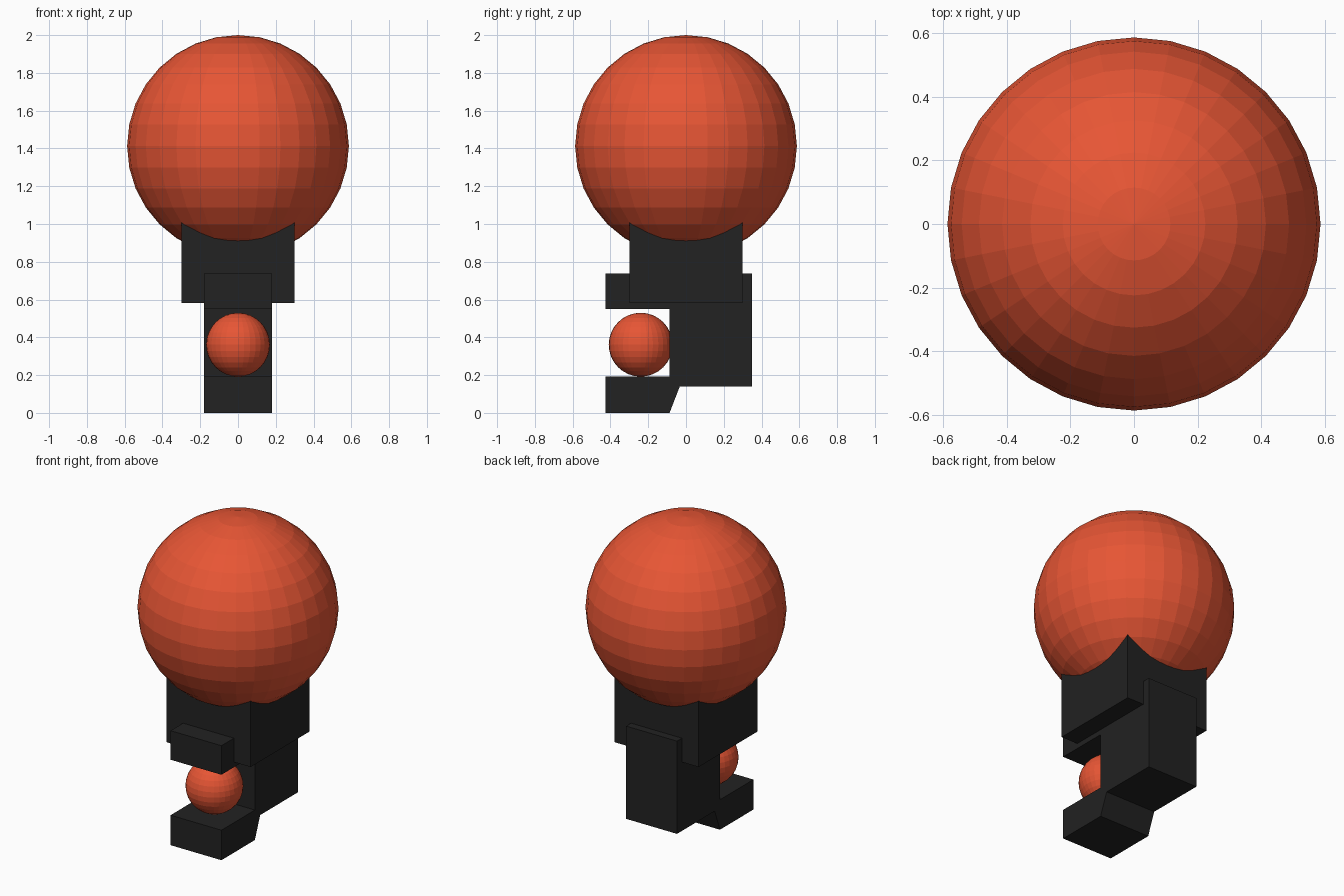
import bpy, bmesh
from mathutils import Matrix

if "Cube" in bpy.data.objects:
    bpy.data.objects.remove(bpy.data.objects["Cube"])


def material(name, rgb):
    mat = bpy.data.materials.new(name)
    mat.diffuse_color = (*rgb, 1)
    mat.use_nodes = True
    mat.node_tree.nodes["Principled BSDF"].inputs["Base Color"].default_value = mat.diffuse_color
    return mat


RED = material("red_orange", (0.80, 0.092, 0.035))
BLACK = material("black", (0.016, 0.016, 0.016))


def finish(name, bm, mat):
    bmesh.ops.recalc_face_normals(bm, faces=bm.faces)
    mesh = bpy.data.meshes.new(name)
    bm.to_mesh(mesh)
    bm.free()
    mesh.materials.append(mat)
    obj = bpy.data.objects.new(name, mesh)
    bpy.context.collection.objects.link(obj)
    return obj


def ball(name, centre, radius):
    bm = bmesh.new()
    bmesh.ops.create_uvsphere(bm, u_segments=32, v_segments=16, radius=radius,
                              matrix=Matrix.Translation(centre))
    return finish(name, bm, RED)


def side_profile(name, points, half_width):
    """Extrude a (y, z) outline symmetrically along x."""
    bm = bmesh.new()
    face = bm.faces.new([bm.verts.new((-half_width, y, z)) for y, z in points])
    new = bmesh.ops.extrude_face_region(bm, geom=[face])["geom"]
    bmesh.ops.translate(bm, vec=(2 * half_width, 0, 0),
                        verts=[v for v in new if isinstance(v, bmesh.types.BMVert)])
    return finish(name, bm, BLACK)


# Large and small balls
ball("large_ball", (0, 0, 1.413), 0.587)
ball("small_ball", (0, -0.24, 0.361), 0.169)

# Square collar sunk into the large ball
side_profile("collar", [(-0.3, 0.583), (0.3, 0.583), (0.3, 1.17), (-0.3, 1.17)], 0.3)

# C-shaped bracket whose jaws hold the small ball
side_profile("bracket", [
    (-0.427, 0), (-0.087, 0), (-0.033, 0.14), (0.35, 0.14), (0.35, 0.737),
    (-0.427, 0.737), (-0.427, 0.55), (-0.087, 0.55), (-0.087, 0.193), (-0.427, 0.193),
], 0.181)
